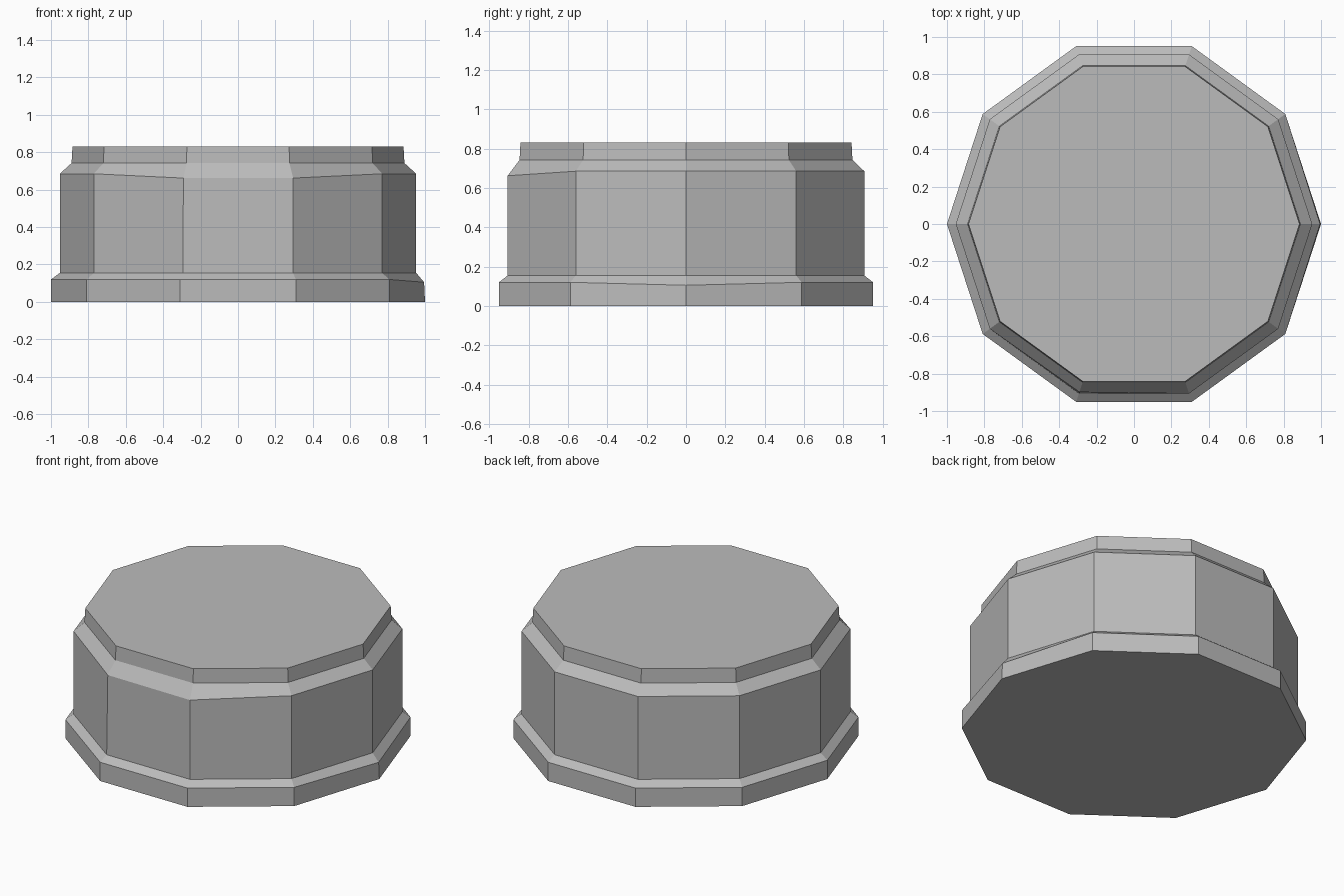
import bpy
import bmesh
from math import cos, sin, pi

cube = bpy.data.objects.get("Cube")
if cube:
    bpy.data.objects.remove(cube, do_unlink=True)

# One plain grey for the whole block
stone = bpy.data.materials.new("grey_stone")
stone.use_nodes = True
GREY = (0.5, 0.5, 0.5, 1)
stone.diffuse_color = GREY
stone.node_tree.nodes["Principled BSDF"].inputs["Base Color"].default_value = GREY

SIDES = 10
# Stepped profile: (radius, height) from foot to cap
PROFILE = [(1.0, 0), (1.0, 0.12), (0.953, 0.155),
           (0.953, 0.685), (0.89, 0.742), (0.885, 0.832)]
# Slightly worn corners: (ring, corner) -> (radius, height)
WORN = {(1, 0): (0.995, 0.105), (3, 7): (0.945, 0.662), (3, 8): (0.953, 0.662)}

bm = bmesh.new()
rings = []
for level, (radius, height) in enumerate(PROFILE):
    ring = []
    for corner in range(SIDES):
        r, z = WORN.get((level, corner), (radius, height))
        a = 2 * pi * corner / SIDES
        ring.append(bm.verts.new((r * cos(a), r * sin(a), z)))
    rings.append(ring)

# Side bands, then the flat bottom and top
for low, high in zip(rings, rings[1:]):
    for i in range(SIDES):
        j = (i + 1) % SIDES
        bm.faces.new((low[i], low[j], high[j], high[i]))
bm.faces.new(rings[0][::-1])
bm.faces.new(rings[-1])

mesh = bpy.data.meshes.new("pedestal")
bm.to_mesh(mesh)
bm.free()
mesh.materials.append(stone)
pedestal = bpy.data.objects.new("pedestal", mesh)
bpy.context.collection.objects.link(pedestal)
